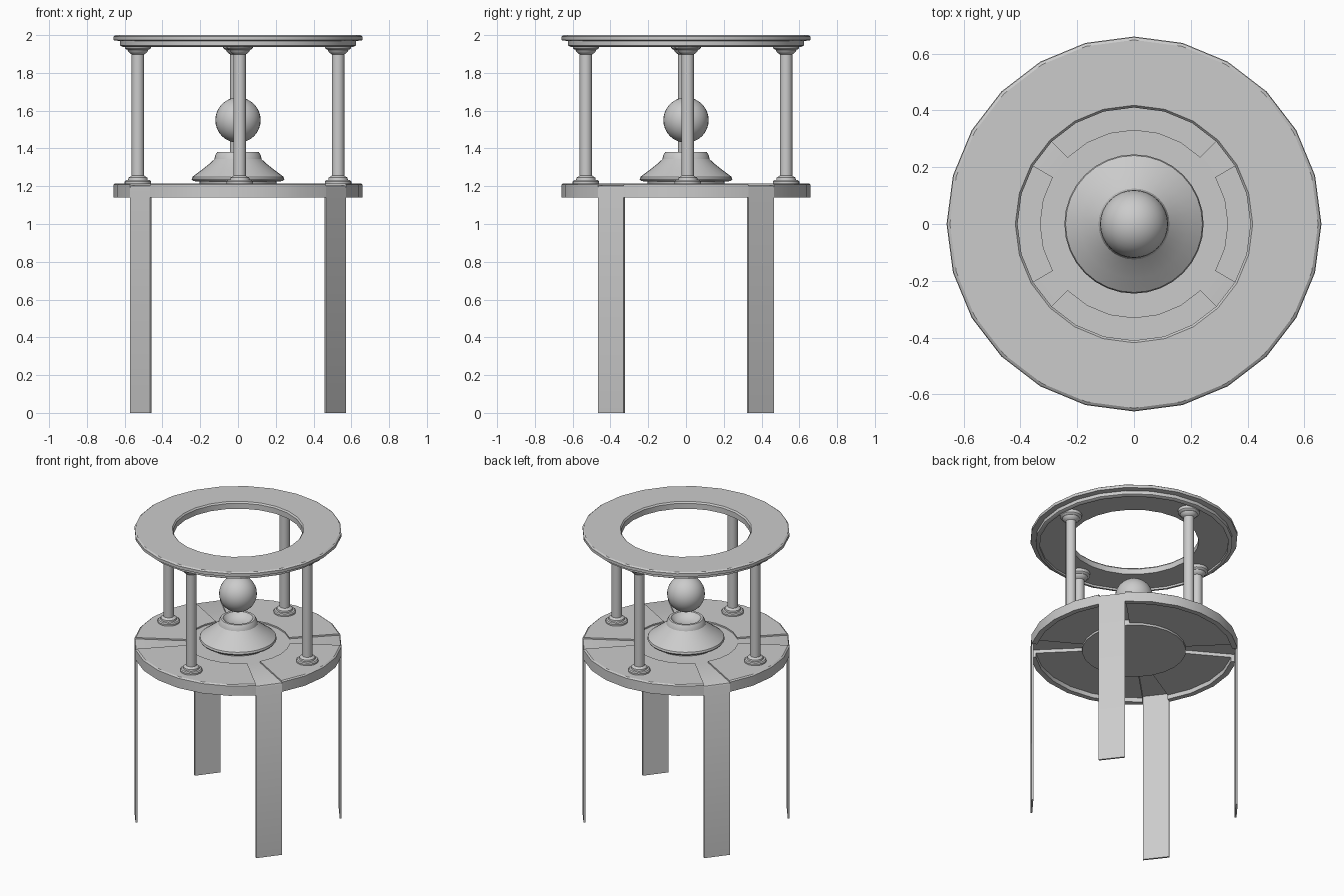
import bpy, bmesh, math
from mathutils import Matrix

cube = bpy.data.objects.get("Cube")
if cube:
    bpy.data.objects.remove(cube, do_unlink=True)

stone = bpy.data.materials.new("light grey stone")
stone.use_nodes = True
stone.diffuse_color = (0.6, 0.6, 0.6, 1)
stone.node_tree.nodes["Principled BSDF"].inputs["Base Color"].default_value = (0.6, 0.6, 0.6, 1)


def finish(bm, name, angle=30):
    bmesh.ops.remove_doubles(bm, verts=bm.verts, dist=1e-5)
    bmesh.ops.recalc_face_normals(bm, faces=bm.faces)
    mesh = bpy.data.meshes.new(name)
    bm.to_mesh(mesh)
    bm.free()
    mesh.materials.append(stone)
    obj = bpy.data.objects.new(name, mesh)
    bpy.context.collection.objects.link(obj)
    bpy.ops.object.select_all(action='DESELECT')
    obj.select_set(True)
    bpy.context.view_layer.objects.active = obj
    bpy.ops.object.shade_smooth_by_angle(angle=math.radians(angle))
    return obj


def sweep(name, profile, start=0, end=360, steps=24, at=(0, 0), angle=30):
    """Turn a closed (radius, height) outline about z, capping partial turns."""
    bm = bmesh.new()
    full = end - start == 360
    rows = []
    for i in range(steps if full else steps + 1):
        a = math.radians(start + (end - start) * i / steps)
        rows.append([bm.verts.new((at[0] + r * math.cos(a), at[1] + r * math.sin(a), z))
                     for r, z in profile])
    n = len(profile)
    for i in range(steps):
        p, q = rows[i], rows[(i + 1) % len(rows)]
        for j in range(n):
            k = (j + 1) % n
            if profile[j][0] > 0 or profile[k][0] > 0:
                quad = [p[j], p[k], q[k], q[j]]
                if profile[j][0] == 0:
                    quad = [p[j], p[k], q[k]]
                elif profile[k][0] == 0:
                    quad = [p[j], p[k], q[j]]
                bm.faces.new(quad)
    if not full:
        bm.faces.new(rows[0])
        bm.faces.new(rows[-1])
    return finish(bm, name, angle)


# Upper ring with a lip and a recessed underside
sweep("top_ring", [(0.41, 1.99), (0.418, 2), (0.648, 2), (0.658, 1.993), (0.658, 1.973),
                   (0.625, 1.968), (0.625, 1.945), (0.612, 1.938), (0.6, 1.938),
                   (0.6, 1.952), (0.41, 1.952)])

# Floor segments between the legs, each with a hanging rim
floor = [(0.33, 1.17), (0.33, 1.215), (0.65, 1.215), (0.66, 1.208),
         (0.66, 1.14), (0.625, 1.14), (0.625, 1.17)]
for side, start, end in (("left", -30, 30), ("back", 45, 135),
                         ("right", 150, 210), ("front", 225, 315)):
    sweep(side + "_floor_segment", floor, start, end, (end - start) // 15)

# Centre disc
sweep("floor_disc", [(0, 1.205), (0.33, 1.205), (0.33, 1.155), (0, 1.155)])

# Legs: bent straps lying in the gaps of the floor
strap = [(0.329, 1.193), (0.329, 1.205), (0.645, 1.205), (0.655, 1.201), (0.66, 1.19),
         (0.66, 0), (0.648, 0), (0.648, 1.193)]
for side, start in (("back_left", 30), ("back_right", 135),
                    ("front_right", 210), ("front_left", 315)):
    sweep(side + "_leg", strap, start, start + 15, 1, angle=40)

# Columns with stepped bases and matching capitals
foot = [(0.07, 1.21), (0.07, 1.225), (0.064, 1.232), (0.052, 1.234),
        (0.05, 1.245), (0.042, 1.25), (0.033, 1.256)]
head = [(0.033, 1.898), (0.042, 1.904), (0.05, 1.912), (0.055, 1.922),
        (0.064, 1.926), (0.069, 1.932), (0.069, 1.955)]
for i, side in enumerate(("left", "back", "right", "front")):
    a = math.radians(90 * i + 1)
    sweep(side + "_column", [(0, 1.21)] + foot + head + [(0, 1.955)],
          at=(0.53 * math.cos(a), 0.53 * math.sin(a)))

# Flared pedestal with a hollow top
sweep("pedestal", [(0, 1.2), (0.2, 1.2), (0.205, 1.225), (0.238, 1.227), (0.245, 1.237),
                   (0.241, 1.25), (0.19, 1.288), (0.15, 1.32), (0.125, 1.343), (0.12, 1.365),
                   (0.11, 1.38), (0.095, 1.38), (0.085, 1.368), (0.06, 1.35), (0, 1.342)],
      steps=32)

# Floating ball
bm = bmesh.new()
bmesh.ops.create_uvsphere(bm, u_segments=32, v_segments=16, radius=0.12,
                          matrix=Matrix.Translation((0, 0, 1.55)))
finish(bm, "ball")
